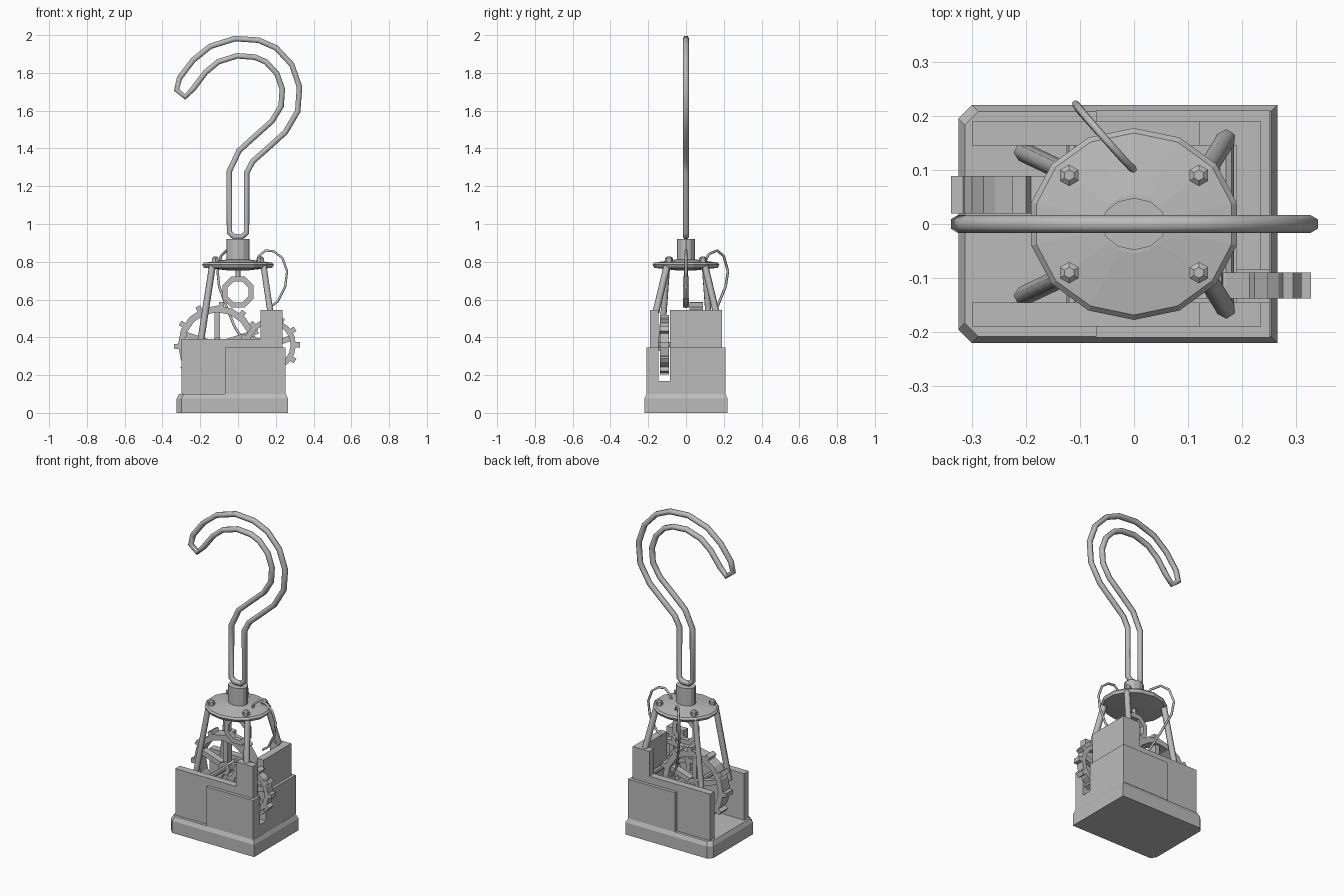
import bpy, bmesh
from math import cos, sin, tau, radians
from mathutils import Vector, Matrix

cube = bpy.data.objects.get("Cube")
if cube:
    bpy.data.objects.remove(cube)

GREY = 0.5
metal = bpy.data.materials.new("plain_grey_metal")
metal.use_nodes = True
metal.diffuse_color = (GREY, GREY, GREY, 1)
metal.node_tree.nodes["Principled BSDF"].inputs["Base Color"].default_value = metal.diffuse_color


def finish(name, bm):
    bmesh.ops.recalc_face_normals(bm, faces=bm.faces)
    mesh = bpy.data.meshes.new(name)
    bm.to_mesh(mesh)
    bm.free()
    mesh.materials.append(metal)
    obj = bpy.data.objects.new(name, mesh)
    bpy.context.collection.objects.link(obj)
    return obj


def loft(name, rings, capped=True, closed=False):
    """Skin a list of vertex rings; cap the ends or close the stack."""
    bm = bmesh.new()
    rows = [[bm.verts.new(p) for p in ring] for ring in rings]
    pairs = list(zip(rows, rows[1:]))
    if closed:
        pairs.append((rows[-1], rows[0]))
    for a, b in pairs:
        for i in range(len(a)):
            j = (i + 1) % len(a)
            bm.faces.new((a[i], a[j], b[j], b[i]))
    if capped and not closed:
        bm.faces.new(rows[0])
        bm.faces.new(rows[-1])
    return finish(name, bm)


def prism(name, outline, axis, start, end):
    """Extrude a 2D outline along the x or y axis."""
    place = {"x": lambda p, t: (t, p[0], p[1]), "y": lambda p, t: (p[0], t, p[1])}[axis]
    return loft(name, [[place(p, t) for p in outline] for t in (start, end)])


def lathe(name, profile, sides, centre=(0, 0, 0), axis="z", closed=False, squash=1, turn=0.25):
    rings = []
    for r, h in profile:
        ring = []
        for i in range(sides):
            a = tau * (i / sides + turn)
            p = (r * cos(a), r * sin(a) * squash, h) if axis == "z" else (r * cos(a), h, r * sin(a))
            ring.append(Vector(centre) + Vector(p))
        rings.append(ring)
    return loft(name, rings, closed=closed)


def tube(name, points, radius, cyclic=False):
    curve = bpy.data.curves.new(name, "CURVE")
    curve.dimensions = "3D"
    curve.bevel_depth = radius
    curve.bevel_resolution = 1
    curve.use_fill_caps = True
    spline = curve.splines.new("POLY")
    spline.points.add(len(points) - 1)
    for target, p in zip(spline.points, points):
        target.co = (*p, 1)
    spline.use_cyclic_u = cyclic
    curve.materials.append(metal)
    obj = bpy.data.objects.new(name, curve)
    bpy.context.collection.objects.link(obj)
    bpy.ops.object.select_all(action="DESELECT")
    obj.select_set(True)
    bpy.context.view_layer.objects.active = obj
    bpy.ops.object.convert(target="MESH")
    return bpy.context.view_layer.objects.active


def radial_bars(name, centre, count, inner, outer, width, depth, offset):
    """Boxes arranged around a y axis, for teeth and spokes."""
    bm = bmesh.new()
    for i in range(count):
        spin = Matrix.Rotation(-radians(offset) - tau * i / count, 4, "Y")
        shape = Matrix.Diagonal((outer - inner, depth, width, 1))
        slide = Matrix.Translation(((inner + outer) / 2, 0, 0))
        bmesh.ops.create_cube(bm, size=1, matrix=Matrix.Translation(centre) @ spin @ slide @ shape)
    return finish(name, bm)


def gear(name, centre, radius, rim, depth, offset):
    d = depth / 2
    inner = radius - rim
    lathe(name + "_rim", [(radius, -d), (radius, d), (inner, d), (inner, -d)], 16, centre, "y", closed=True)
    radial_bars(name + "_teeth", centre, 11, radius - 0.01, radius + 0.02, 0.028, depth, offset)
    radial_bars(name + "_spokes", centre, 5, 0.02, inner + 0.005, 0.03, depth * 0.6, 90)
    lathe(name + "_hub", [(0.04, -d), (0.04, d)], 8, centre, "y")
    axle = (centre[0], 0, centre[2])
    lathe(name + "_axle", [(0.015, -0.15), (0.015, 0.15)], 8, axle, "y")


# Plinth with cut left corners and a sloped shoulder
def plinth_ring(z, inset):
    left, right, side, cut = -0.325 + inset, 0.265 - inset, 0.22 - inset, 0.025
    return [(left, cut - side, z), (left + cut, -side, z), (right, -side, z),
            (right, side, z), (left + cut, side, z), (left, side - cut, z)]


loft("plinth", [plinth_ring(0, 0), plinth_ring(0.075, 0), plinth_ring(0.1, 0.012)])

# Stepped side walls with thicker cladding over their right part
wall = [(-0.3, 0.1), (0.235, 0.1), (0.235, 0.545), (0.12, 0.545), (0.12, 0.39), (-0.3, 0.39)]
cladding = [(-0.07, 0.1), (0.235, 0.1), (0.235, 0.345), (-0.07, 0.345)]
for side, label in ((-1, "front"), (1, "back")):
    prism(label + "_wall", wall, "y", side * 0.145, side * 0.19)
    prism(label + "_cladding", cladding, "y", side * 0.19, side * 0.21)

# Right end, slotted for the small gear
prism("end_wall", [(-0.145, 0.1), (0.145, 0.1), (0.145, 0.545), (-0.085, 0.545),
                   (-0.085, 0.17), (-0.145, 0.17)], "x", 0.19, 0.235)
prism("end_cladding", [(-0.21, 0.1), (0.21, 0.1), (0.21, 0.345), (-0.085, 0.345), (-0.085, 0.17),
                       (-0.145, 0.17), (-0.145, 0.345), (-0.21, 0.345)], "x", 0.235, 0.252)

# Gears
gear("large_gear", (-0.11, 0.054, 0.36), 0.208, 0.035, 0.07, 84)
gear("small_gear", (0.17, -0.114, 0.36), 0.137, 0.028, 0.048, 0)

# Cap plate, collar and hanging ring
lathe("cap_plate", [(0.06, 0.755), (0.185, 0.768), (0.195, 0.785), (0.185, 0.795), (0.06, 0.812)],
      14, squash=0.91)
lathe("collar", [(0.06, 0.8), (0.06, 0.92)], 12, squash=0.8)
lathe("hanging_ring", [(0.09, -0.015), (0.09, 0.015), (0.06, 0.015), (0.06, -0.015)],
      8, (0, 0, 0.64), "y", closed=True, turn=1 / 16)
tube("ring_stem", [(0, 0, 0.71), (0, 0, 0.77)], 0.012)

# Legs and bolts at the four corners
for sx, foot in ((-1, (0.205, 0.133, 0.33)), (1, (0.172, 0.16, 0.53))):
    for sy in (-1, 1):
        label = ("right" if sx < 0 else "left") + ("_front" if sy < 0 else "_back")
        tube(label + "_leg", [(sx * 0.135, sy * 0.1, 0.78), (sx * foot[0], sy * foot[1], foot[2])], 0.018)
        lathe(label + "_bolt", [(0.02, 0.78), (0.02, 0.82), (0.01, 0.828)], 6,
              (sx * 0.12, sy * 0.09, 0))

# Loose cables
cables = {
    "side_cable": [(0.1, 0, 0.8), (0.11, 0, 0.83), (0.145, 0, 0.86), (0.19, 0, 0.855), (0.235, 0, 0.82),
                   (0.26, 0, 0.75), (0.25, 0, 0.67), (0.21, 0, 0.59), (0.17, 0, 0.56)],
    "back_cable": [(0, 0.1, 0.8), (-0.02, 0.12, 0.84), (-0.06, 0.165, 0.86), (-0.09, 0.2, 0.83),
                   (-0.108, 0.222, 0.75), (-0.1, 0.21, 0.67), (-0.06, 0.165, 0.56),
                   (-0.02, 0.12, 0.46), (0.03, 0.1, 0.38)],
}
for name, path in cables.items():
    tube(name, path, 0.007)

# Hook: one closed rod running around a curved centre line
spine = [Vector(p) for p in (
    (0, 0.955), (0, 1.275), (0.042, 1.36), (0.12, 1.43), (0.215, 1.515), (0.272, 1.61), (0.28, 1.72),
    (0.245, 1.82), (0.175, 1.895), (0.1, 1.928), (-0.01, 1.936), (-0.125, 1.9), (-0.205, 1.835),
    (-0.273, 1.745))]
outer, inner = [], []
for i, p in enumerate(spine):
    along = (spine[min(i + 1, len(spine) - 1)] - spine[max(i - 1, 0)]).normalized()
    across = Vector((along.y, -along.x)) * 0.046
    outer.append(p + across)
    inner.append(p - across)
tip = [Vector((-0.325, 1.71)), Vector((-0.28, 1.673))]
heel = [Vector((-0.022, 0.933)), Vector((0.022, 0.933))]
hook = tube("hook", [(p.x, 0, p.y) for p in outer + tip + inner[::-1] + heel], 0.017, cyclic=True)
hook.data.polygons.foreach_set("use_smooth", [True] * len(hook.data.polygons))
